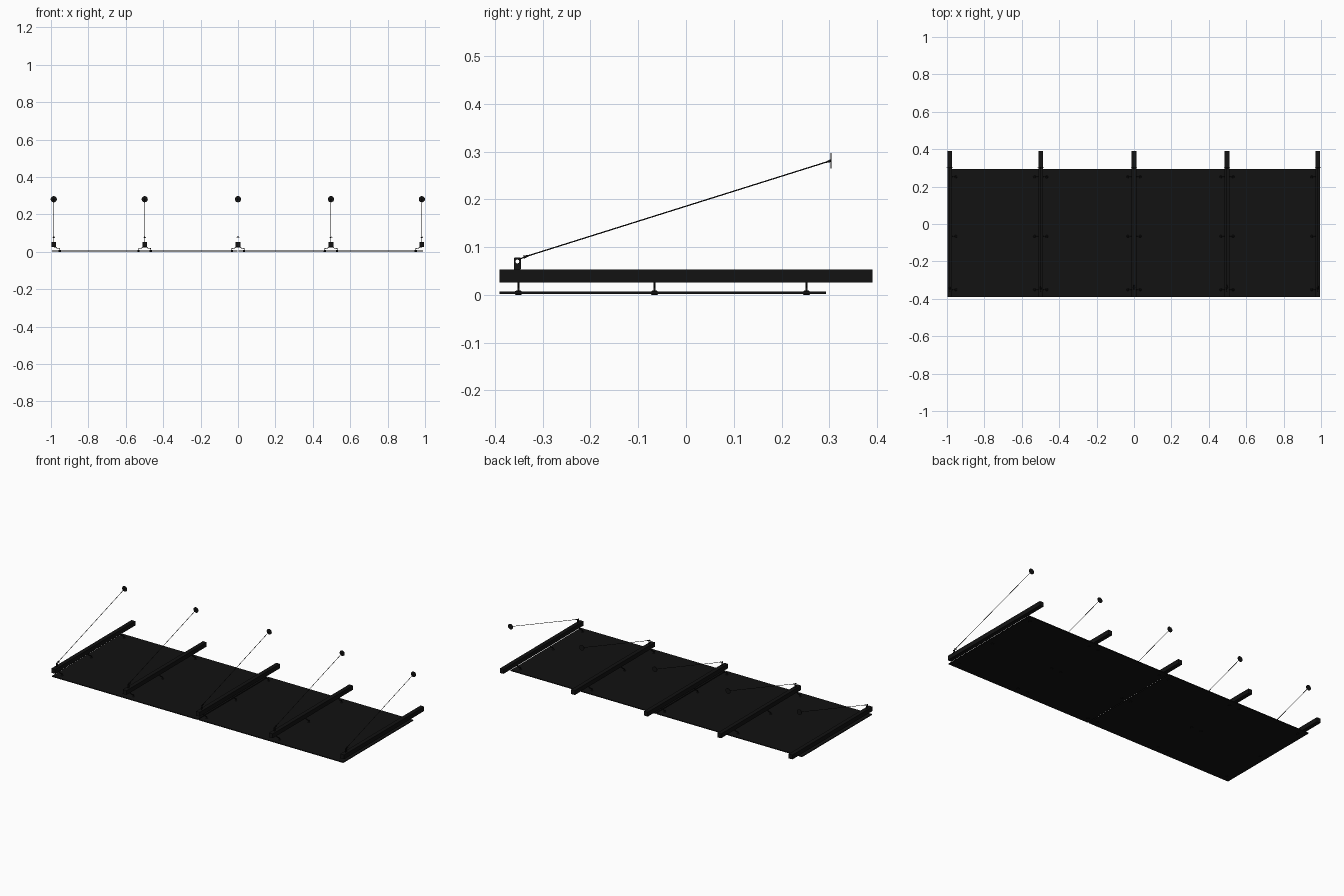
import bpy, bmesh, math
from mathutils import Vector, Matrix

if "Cube" in bpy.data.objects:
    bpy.data.objects.remove(bpy.data.objects["Cube"])

mat = bpy.data.materials.new("black")
mat.diffuse_color = (0.006, 0.006, 0.006, 1)
mat.use_nodes = True
mat.node_tree.nodes["Principled BSDF"].inputs["Base Color"].default_value = mat.diffuse_color


def finish(name, bm):
    bmesh.ops.recalc_face_normals(bm, faces=bm.faces)
    me = bpy.data.meshes.new(name)
    bm.to_mesh(me)
    bm.free()
    me.materials.append(mat)
    ob = bpy.data.objects.new(name, me)
    bpy.context.collection.objects.link(ob)
    return ob


def box(bm, x0, x1, y0, y1, z0, z1):
    m = Matrix.Translation(((x0 + x1) / 2, (y0 + y1) / 2, (z0 + z1) / 2))
    m = m @ Matrix.Diagonal((x1 - x0, y1 - y0, z1 - z0, 1))
    bmesh.ops.create_cube(bm, size=1, matrix=m)


def rod(bm, a, b, r1, r2=None, n=16):
    a, b = Vector(a), Vector(b)
    d = b - a
    m = Matrix.Translation((a + b) / 2) @ d.to_track_quat('Z', 'Y').to_matrix().to_4x4()
    bmesh.ops.create_cone(bm, cap_ends=True, segments=n, radius1=r1,
                          radius2=r1 if r2 is None else r2, depth=d.length, matrix=m)


def smooth(ob):
    for p in ob.data.polygons:
        p.use_smooth = len(p.vertices) == 4


def lug(x):
    """Thin upright plate with a round eye."""
    bm = bmesh.new()
    cy, cz, n = -0.353, 0.070, 24
    t, w, h0, h1 = 0.0012, 0.0075, 0.053, 0.078
    rings = []
    for sx in (-t, t):
        outer, inner = [], []
        for i in range(n):
            a = 2 * math.pi * (i + 0.5) / n
            c, s = math.cos(a), math.sin(a)
            up = (h1 - cz) if s > 0 else (cz - h0)
            k = min(w / max(abs(c), 1e-6), up / max(abs(s), 1e-6))
            outer.append(bm.verts.new((x + sx, cy + k * c, cz + k * s)))
            inner.append(bm.verts.new((x + sx, cy + 0.004 * c, cz + 0.004 * s)))
        rings.append((outer, inner))
    (o0, i0), (o1, i1) = rings
    for i in range(n):
        j = (i + 1) % n
        for a, b in ((o0, i0), (i0, i1), (i1, o1), (o1, o0)):
            bm.faces.new((a[i], a[j], b[j], b[i]))
    finish("rod_lug", bm)


# Two roof panels
for x0, x1 in ((-0.995, -0.003), (0.003, 0.990)):
    bm = bmesh.new()
    box(bm, x0, x1, -0.39, 0.293, 0.002, 0.007)
    finish("roof_panel", bm)

beams = (-0.985, -0.499, 0.0, 0.497, 0.983)
for k, x in enumerate(beams):
    # Cantilever beam
    bm = bmesh.new()
    box(bm, x - 0.0125, x + 0.0125, -0.39, 0.39, 0.026, 0.053)
    finish("beam", bm)

    # Panel brackets under the beam; end beams reach inward only
    sides = (1,) if k == 0 else (-1,) if k == len(beams) - 1 else (-1, 1)
    bm = bmesh.new()
    feet = bmesh.new()
    for y in (-0.351, -0.066, 0.252):
        for s in sides:
            path = [(0, .026), (.013, .026), (.018, .021), (.034, .019), (.034, .007),
                    (.031, .007), (.031, .016), (.016, .018), (.011, .0225), (0, .0225)]
            f = bm.faces.new([bm.verts.new((x + s * px, y - 0.002, pz)) for px, pz in path])
            ext = bmesh.ops.extrude_face_region(bm, geom=[f], use_keep_orig=True)
            vs = [v for v in ext['geom'] if isinstance(v, bmesh.types.BMVert)]
            bmesh.ops.translate(bm, verts=vs, vec=(0, 0.004, 0))
            fx = max(-0.99, min(0.99, x + s * 0.0325))
            rod(feet, (fx, y, 0.0065), (fx, y, 0.009), 0.008, 0.005)
            rod(feet, (fx, y, 0.0), (fx, y, 0.0025), 0.006, 0.008)
    finish("panel_bracket", bm)
    smooth(finish("bracket_foot", feet))

    # Lug, fork and tie rod up to the wall disc
    lug(x)
    low, high = Vector((x, -0.340, 0.079)), Vector((x, 0.303, 0.281))
    d = (high - low).normalized()
    bm = bmesh.new()
    rod(bm, low, high, 0.0013, n=12)
    rod(bm, low, low + d * 0.014, 0.0032, 0.0013, n=12)
    rod(bm, high - d * 0.012, high, 0.0013, 0.003, n=12)
    smooth(finish("tie_rod", bm))
    bm = bmesh.new()
    for s in (-1, 1):
        rod(bm, (x + s * 0.003, -0.349, 0.074), low + Vector((s * 0.002, 0, 0)), 0.0011, n=8)
    rod(bm, (x - 0.007, -0.341, 0.078), (x + 0.007, -0.341, 0.078), 0.0018, n=12)
    finish("rod_fork", bm)
    bm = bmesh.new()
    rod(bm, (x, 0.3025, 0.281), (x, 0.3050, 0.281), 0.0165, n=32)
    smooth(finish("wall_disc", bm))
